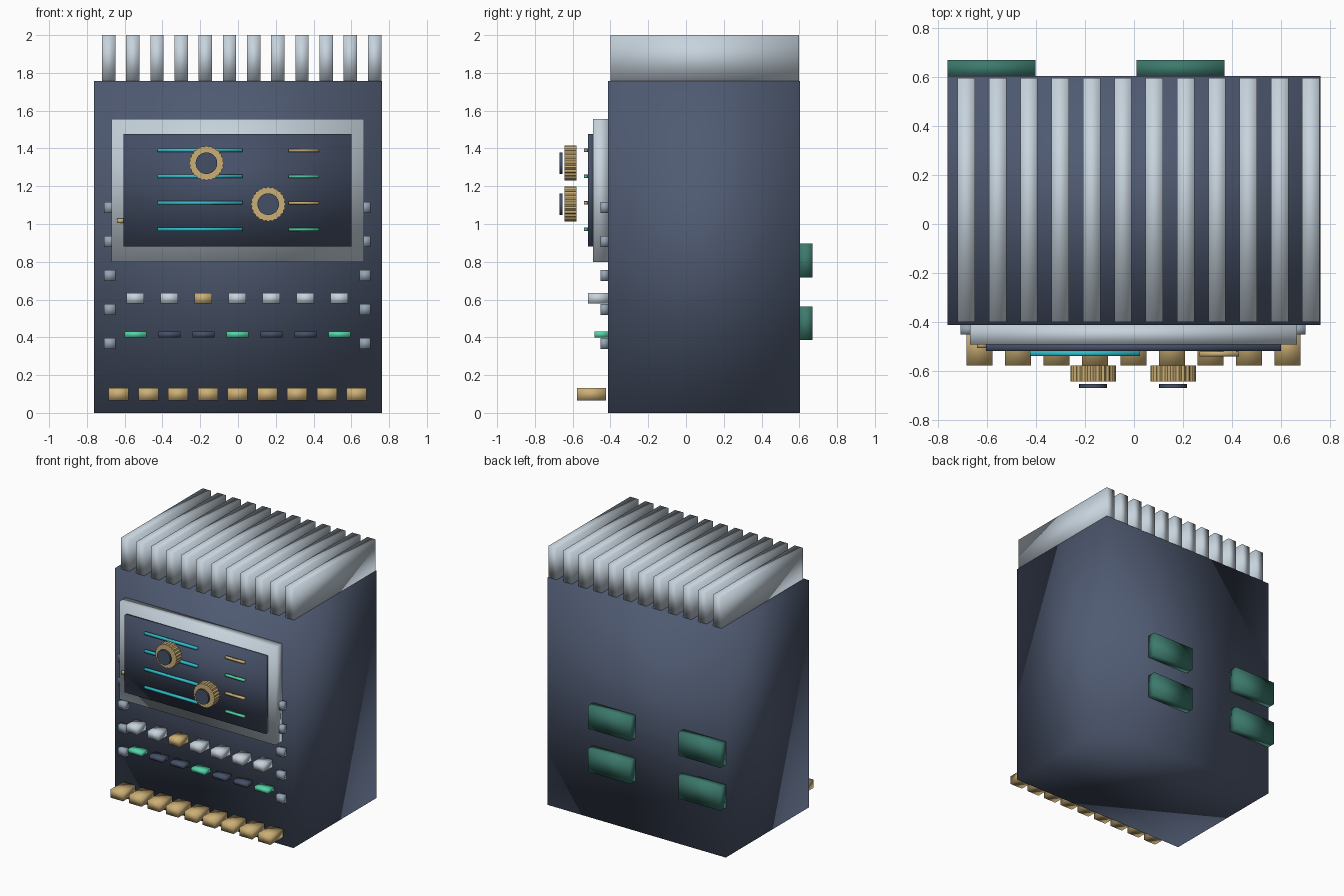
import bpy, bmesh, math
from mathutils import Matrix

if "Cube" in bpy.data.objects:
    bpy.data.objects.remove(bpy.data.objects["Cube"], do_unlink=True)


def material(name, r, g, b):
    m = bpy.data.materials.new(name)
    m.use_nodes = True
    m.diffuse_color = (r, g, b, 1)
    m.node_tree.nodes["Principled BSDF"].inputs["Base Color"].default_value = (r, g, b, 1)
    return m


navy = material("navy", 0.08, 0.105, 0.17)
dark_navy = material("dark navy", 0.06, 0.08, 0.135)
silver = material("silver", 0.57, 0.65, 0.72)
steel = material("steel", 0.30, 0.37, 0.46)
gold = material("gold", 0.60, 0.43, 0.18)
cyan = material("cyan", 0.03, 0.51, 0.60)
mint = material("mint", 0.09, 0.66, 0.39)
pine = material("pine green", 0.045, 0.19, 0.15)


def finish(name, bm, mat):
    bmesh.ops.recalc_face_normals(bm, faces=bm.faces)
    mesh = bpy.data.meshes.new(name)
    bm.to_mesh(mesh)
    bm.free()
    mesh.materials.append(mat)
    ob = bpy.data.objects.new(name, mesh)
    bpy.context.collection.objects.link(ob)
    return ob


def box(name, mat, x, y, z):
    """Softly shaded box between the given (low, high) ranges."""
    bm = bmesh.new()
    size = [r[1] - r[0] for r in (x, y, z)]
    mid = [sum(r) / 2 for r in (x, y, z)]
    bmesh.ops.create_cube(bm, size=1, matrix=Matrix.Translation(mid) @ Matrix.Diagonal((*size, 1)))
    for f in bm.faces:
        f.smooth = True
    return finish(name, bm, mat)


def around(c, width):
    return (c - width / 2, c + width / 2)


def disc(name, mat, x, z, radii, y):
    """Disc facing front; the radii repeat around the rim."""
    bm = bmesh.new()
    n = 48
    rim = []
    for i in range(n):
        a, r = math.tau * i / n, radii[i % len(radii)]
        rim.append(bm.verts.new((x + r * math.cos(a), y[0], z + r * math.sin(a))))
    front = bm.faces.new(rim)
    back = bmesh.ops.extrude_face_region(bm, geom=[front])
    verts = [v for v in back["geom"] if isinstance(v, bmesh.types.BMVert)]
    bmesh.ops.translate(bm, verts=verts, vec=(0, y[1] - y[0], 0))
    ob = finish(name, bm, mat)
    bpy.ops.object.select_all(action="DESELECT")
    ob.select_set(True)
    bpy.context.view_layer.objects.active = ob
    bpy.ops.object.shade_smooth_by_angle(angle=math.radians(30))


FRONT = -0.412

# Cabinet and cooling fins
box("cabinet", navy, (-0.763, 0.763), (FRONT, 0.604), (0, 1.757))
for i in range(12):
    box("cooling_fin", silver, around(-0.685 + 0.128 * i, 0.071), (-0.4, 0.597), (1.755, 2))

# Display frame and screen
box("screen_frame", silver, (-0.67, 0.667), (-0.493, FRONT), (0.8, 1.555))
box("screen", dark_navy, (-0.605, 0.6), (-0.52, -0.49), (0.88, 1.477))
box("frame_tab", gold, (-0.641, -0.6), (-0.506, -0.485), (1.004, 1.03))

# Lines on the screen
for i, z in enumerate((1.39, 1.252, 1.112, 0.972)):
    box("long_line", cyan, (-0.425, 0.025), (-0.54, -0.519), around(z, 0.018))
    box("short_line", (gold, mint)[i % 2], (0.267, 0.43), (-0.541, -0.521), around(z, 0.016))

# Knurled dials with dark caps
for x, z in ((-0.167, 1.322), (0.16, 1.105)):
    disc("dial", gold, x, z, (0.093, 0.087), (-0.643, -0.579))
    disc("dial_cap", dark_navy, x, z, (0.057,), (-0.67, -0.655))

# Side clips
for x in (-0.679, 0.672):
    for i in range(5):
        box("side_clip", steel, around(x, 0.06), (-0.452, FRONT), around(0.368 + 0.18 * i, 0.059))

# Push buttons and indicator lamps
for i in range(7):
    x = -0.543 + 0.18 * i
    box("push_button", gold if i == 2 else silver, around(x, 0.092), (-0.52, FRONT), (0.578, 0.635))
    box("indicator_lamp", dark_navy if i % 3 else mint, around(x, 0.115), (-0.485, FRONT), (0.4, 0.43))

# Row of keys along the bottom
for i in range(9):
    box("key", gold, around(-0.632 + 0.1575 * i, 0.106), (-0.578, -0.424), (0.066, 0.131))

# Connector blocks on the back
for x in (-0.583, 0.19):
    for z in (0.475, 0.807):
        box("connector_block", pine, around(x, 0.36), (0.6, 0.67), around(z, 0.178))
